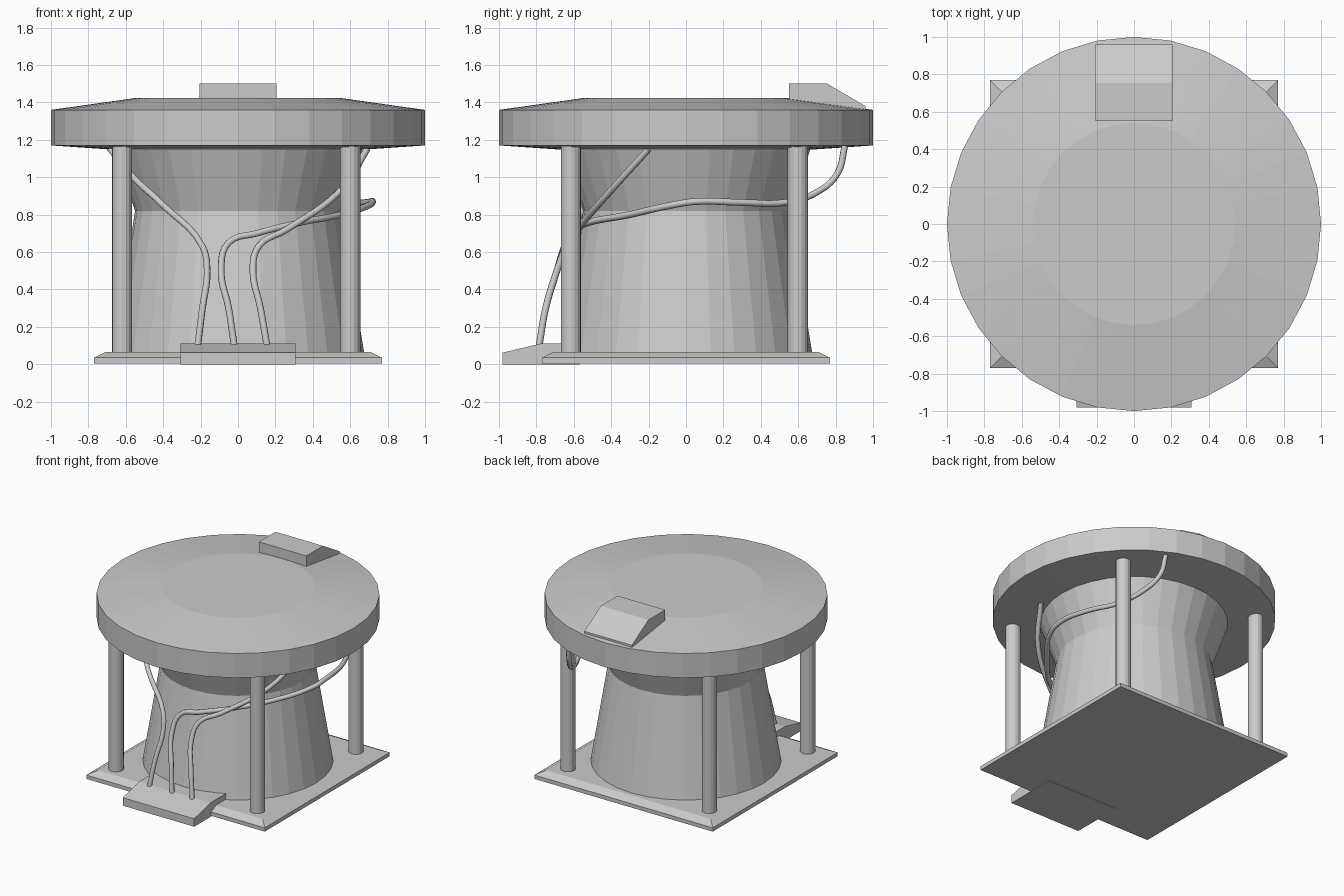
import bpy, bmesh, math

cube = bpy.data.objects.get("Cube")
if cube:
    bpy.data.objects.remove(cube, do_unlink=True)

grey = bpy.data.materials.new("plain grey")
grey.use_nodes = True
COLOUR = (0.6, 0.6, 0.6, 1)
grey.diffuse_color = COLOUR
grey.node_tree.nodes["Principled BSDF"].inputs["Base Color"].default_value = COLOUR


def add_object(name, data):
    obj = bpy.data.objects.new(name, data)
    bpy.context.collection.objects.link(obj)
    data.materials.append(grey)
    return obj


def finish(name, bm):
    bmesh.ops.recalc_face_normals(bm, faces=bm.faces)
    mesh = bpy.data.meshes.new(name)
    bm.to_mesh(mesh)
    bm.free()
    return add_object(name, mesh)


def stack(name, rings, sides, centre=(0, 0), turn=0.0):
    """Solid through (radius, height) rings, capped at both ends."""
    bm = bmesh.new()
    loops = []
    for r, z in rings:
        angles = [turn + math.tau * i / sides for i in range(sides)]
        loops.append([bm.verts.new((centre[0] + r * math.cos(a),
                                    centre[1] + r * math.sin(a), z)) for a in angles])
    for low, high in zip(loops, loops[1:]):
        for i in range(sides):
            j = (i + 1) % sides
            bm.faces.new((low[i], low[j], high[j], high[i]))
    bm.faces.new(loops[0])
    bm.faces.new(loops[-1])
    return finish(name, bm)


def wedge(name, half_width, profile):
    """Side profile of (y, z) points extruded across x."""
    bm = bmesh.new()
    face = bm.faces.new([bm.verts.new((-half_width, y, z)) for y, z in profile])
    out = bmesh.ops.extrude_face_region(bm, geom=[face])
    verts = [v for v in out["geom"] if isinstance(v, bmesh.types.BMVert)]
    bmesh.ops.translate(bm, verts=verts, vec=(2 * half_width, 0, 0))
    return finish(name, bm)


def cable(name, points):
    curve = bpy.data.curves.new(name, "CURVE")
    curve.dimensions = "3D"
    curve.bevel_depth = 0.018
    curve.bevel_resolution = 2
    curve.resolution_u = 5
    curve.use_fill_caps = True
    spline = curve.splines.new("BEZIER")
    spline.bezier_points.add(len(points) - 1)
    for bp, p in zip(spline.bezier_points, points):
        bp.co = p
        bp.handle_left_type = bp.handle_right_type = "AUTO"
    return add_object(name, curve)


# Square base plate with a sloped border
diag = math.sqrt(2)
stack("base_plate", [(0.77 * diag, 0.005), (0.77 * diag, 0.035), (0.71 * diag, 0.065)],
      4, turn=math.pi / 4)

# Waisted central body and the large round top
stack("body", [(0.675, 0.06), (0.55, 0.82), (0.665, 1.15)], 32)
stack("round_top", [(0.56, 1.14), (1, 1.17), (1, 1.36), (0.54, 1.425)], 32)

# Four corner posts
for side, x in (("right", -0.62), ("left", 0.6)):
    for end, y in (("front", -0.615), ("back", 0.597)):
        stack(f"{end}_{side}_post", [(0.054, 0.06), (0.054, 1.17)], 16, (x, y))

# Sloped connector boxes
wedge("base_connector", 0.308,
      [(-0.98, 0), (-0.98, 0.062), (-0.78, 0.11), (-0.57, 0.11), (-0.57, 0)])
wedge("top_box", 0.205,
      [(0.55, 1.39), (0.55, 1.5), (0.755, 1.5), (0.96, 1.38), (0.96, 1.34)])

# Cables from the base connector to the underside of the round top
cable("right_cable", [(-0.215, -0.785, 0.1), (-0.19, -0.75, 0.3), (-0.165, -0.69, 0.5),
                      (-0.19, -0.65, 0.63), (-0.4, -0.53, 0.85), (-0.56, -0.38, 1.0),
                      (-0.69, -0.2, 1.16)])
cable("left_cable", [(0.155, -0.785, 0.1), (0.12, -0.75, 0.3), (0.08, -0.69, 0.5),
                     (0.11, -0.64, 0.63), (0.26, -0.58, 0.72), (0.55, -0.4, 0.93),
                     (0.69, -0.2, 1.15)])
cable("middle_cable", [(-0.02, -0.785, 0.1), (-0.05, -0.75, 0.3), (-0.09, -0.69, 0.5),
                       (-0.05, -0.64, 0.65), (0.1, -0.62, 0.7), (0.32, -0.53, 0.755),
                       (0.55, -0.3, 0.8), (0.7, -0.08, 0.85), (0.72, 0.05, 0.87),
                       (0.68, 0.3, 0.865), (0.58, 0.53, 0.865), (0.5, 0.7, 0.92),
                       (0.44, 0.81, 1.02), (0.42, 0.85, 1.17)])
